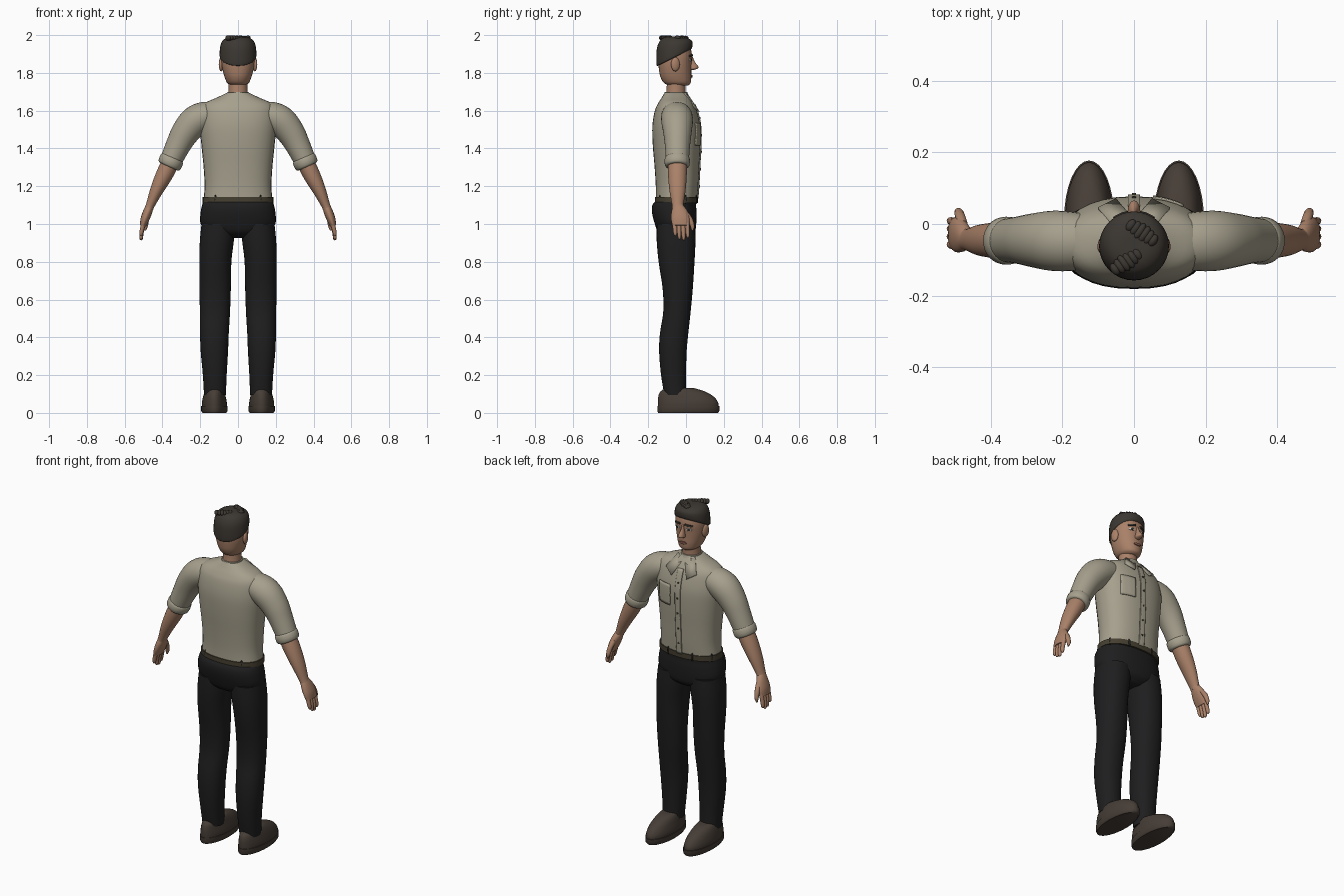
import bpy, bmesh, math, random
from mathutils import Vector
from mathutils.bvhtree import BVHTree

cube = bpy.data.objects.get("Cube")
if cube:
    bpy.data.objects.remove(cube)


def material(name, r, g, b):
    m = bpy.data.materials.new(name)
    m.use_nodes = True
    m.diffuse_color = (r, g, b, 1)
    node = m.node_tree.nodes["Principled BSDF"]
    node.inputs["Base Color"].default_value = (r, g, b, 1)
    node.inputs["Roughness"].default_value = 0.8
    return m


KHAKI = material("khaki cloth", .38, .35, .265)
SKIN = material("skin", .40, .22, .14)
BLACK = material("black cloth", .013, .013, .014)
SHOE = material("shoe leather", .062, .047, .037)
HAIR = material("dark hair", .045, .038, .031)
BELT = material("belt leather", .06, .05, .03)
LIPS = material("lips", .27, .12, .085)
WHITE = material("eye white", .6, .58, .54)


def finish(name, bm, mat, angle=50):
    bmesh.ops.recalc_face_normals(bm, faces=bm.faces)
    me = bpy.data.meshes.new(name)
    bm.to_mesh(me)
    bm.free()
    ob = bpy.data.objects.new(name, me)
    bpy.context.collection.objects.link(ob)
    me.materials.append(mat)
    bpy.ops.object.select_all(action='DESELECT')
    ob.select_set(True)
    bpy.context.view_layer.objects.active = ob
    bpy.ops.object.shade_smooth_by_angle(angle=math.radians(angle))
    return ob


def spline(rows, steps):
    """Catmull-Rom interpolation between the given rings."""
    out = []
    for i in range(len(rows) - 1):
        quad = (rows[max(i - 1, 0)], rows[i], rows[i + 1], rows[min(i + 2, len(rows) - 1)])
        for k in range(steps):
            t = k / steps
            out.append([b + t / 2 * (c - a + t * (2*a - 5*b + 4*c - d + t * (3*(b - c) + d - a)))
                        for a, b, c, d in zip(*quad)])
    return out + [list(rows[-1])]


def loft(name, rows, mat, side=1, power=2, tilt=False, steps=4, n=32, shear=None):
    """Rings are (x, z, half width, back y, front y); tilt turns them across the path."""
    rows = spline(rows, steps)
    bm = bmesh.new()
    rings = []
    for i, (x, z, w, back, front) in enumerate(rows):
        across = Vector((1, 0, 0))
        if tilt:
            a, b = rows[max(i - 1, 0)], rows[min(i + 1, len(rows) - 1)]
            across = Vector((a[1] - b[1], 0, b[0] - a[0])).normalized()
        ring = []
        for k in range(n):
            c, s = math.cos(math.tau * k / n), math.sin(math.tau * k / n)
            u = math.copysign(abs(c) ** (2 / power), c) * w
            v = math.copysign(abs(s) ** (2 / power), s) * (front - back) / 2
            p = Vector((x, (back + front) / 2 + v, z)) + across * u
            if shear:
                p.z += shear(p)
            p.x *= side
            ring.append(bm.verts.new(p))
        rings.append(ring)
    for a, b in zip(rings, rings[1:]):
        for k in range(n):
            bm.faces.new((a[k], a[k - 1], b[k - 1], b[k]))
    bm.faces.new(rings[0])
    bm.faces.new(rings[-1])
    return finish(name, bm, mat)


def stack(name, rows, mat, **kw):
    """Centred vertical loft from (z, half width, back y, front y)."""
    return loft(name, [(0, *r) for r in rows], mat, **kw)


def plate(name, target, x, z, w, h, mat, oval=False, lift=.003, turn=0):
    """Thin patch that hugs the +y surface of the target."""
    me = target.data
    tree = BVHTree.FromPolygons([v.co for v in me.vertices], [p.vertices for p in me.polygons])
    bm = bmesh.new()
    rows = max(8, int(h / .015))
    bmesh.ops.create_grid(bm, x_segments=8, y_segments=rows, size=1)
    for v in bm.verts:
        a, b = v.co.x, v.co.y
        if oval:
            a, b = a * math.sqrt(1 - b * b / 2), b * math.sqrt(1 - a * a / 2)
        px, pz = x + a * w / 2, z + b * h / 2 + a * turn
        hit = tree.ray_cast(Vector((px, 1, pz)), Vector((0, -1, 0)))[0]
        v.co = (px, (hit.y if hit else 0) + lift, pz)
    ob = finish(name, bm, mat)
    solid = ob.modifiers.new("thickness", 'SOLIDIFY')
    solid.thickness, solid.offset = .006, 0
    return ob


def ball(name, at, size, mat, turn=0):
    bm = bmesh.new()
    bmesh.ops.create_uvsphere(bm, u_segments=16, v_segments=10, radius=1)
    bmesh.ops.scale(bm, vec=size, verts=bm.verts)
    ob = finish(name, bm, mat)
    ob.location, ob.rotation_euler.z = at, turn
    return ob


# Shirt body, collar band, front strip and breast pocket
shirt = stack("shirt_body", [
    (1.12, .183, -.16, .058), (1.2, .177, -.16, .065), (1.3, .182, -.166, .07),
    (1.42, .194, -.176, .076), (1.52, .203, -.178, .075), (1.6, .198, -.165, .057),
    (1.64, .175, -.147, .04), (1.67, .11, -.128, .022), (1.695, .058, -.113, .005)],
    KHAKI, power=2.3)
stack("collar_band", [(1.665, .068, -.125, .02), (1.70, .056, -.112, .006)], KHAKI)
plate("button_strip", shirt, 0, 1.385, .034, .5, KHAKI)
plate("breast_pocket", shirt, .095, 1.475, .085, .12, KHAKI)
for i in range(5):
    z = 1.2 + i * .09
    plate("shirt_button", shirt, 0, z, .011, .011, BELT, oval=True, lift=.006)

# Belt with loops
stack("belt", [(1.112, .188, -.165, .064), (1.143, .187, -.165, .065)], BELT, power=2.3)
for deg in (25, 65, 115, 155, 230, 310):
    c, s = math.cos(math.radians(deg)), math.sin(math.radians(deg))
    ball("belt_loop", (.186 * c, -.05 + .114 * s, 1.13), (.007, .007, .024), BLACK)

# Trousers
stack("trousers_hips", [
    (.925, .06, -.1, .01), (.955, .15, -.145, .045), (1.0, .197, -.165, .054),
    (1.06, .198, -.18, .056), (1.1, .19, -.178, .053), (1.122, .184, -.16, .056)],
    BLACK, power=2.3)

for side, tag in ((1, "left"), (-1, "right")):
    loft("trouser_leg_" + tag, [
        (.122, .095, .058, -.115, .0), (.123, .2, .063, -.132, .0), (.125, .32, .072, -.142, .003),
        (.125, .42, .076, -.138, .012), (.122, .54, .08, -.12, .025), (.121, .66, .083, -.124, .036),
        (.12, .8, .085, -.145, .045), (.112, .91, .09, -.155, .05), (.103, 1.0, .09, -.155, .048)],
        BLACK, side=side, power=2.2)

    # Shoe upper and sole
    loft("shoe_" + tag, [
        (.125, .03, .066, -.148, .172), (.125, .055, .066, -.149, .17), (.125, .085, .06, -.147, .148),
        (.124, .11, .053, -.138, .108), (.123, .128, .044, -.115, .055), (.123, .133, .03, -.1, .03)],
        SHOE, side=side)
    loft("shoe_sole_" + tag, [(.125, 0, .063, -.147, .168), (.125, .01, .07, -.152, .177),
                              (.125, .036, .07, -.152, .177)], SHOE, side=side, steps=1)

    # Sleeve and rolled cuff
    loft("sleeve_" + tag, [
        (.09, 1.575, .06, -.12, .02), (.165, 1.572, .076, -.13, .033), (.225, 1.545, .082, -.131, .037),
        (.277, 1.487, .075, -.121, .03), (.315, 1.42, .066, -.112, .022), (.36, 1.325, .057, -.106, .014)],
        KHAKI, side=side, tilt=True)
    loft("sleeve_cuff_" + tag, [
        (.346, 1.352, .058, -.107, .015), (.35, 1.343, .064, -.113, .02),
        (.363, 1.313, .063, -.112, .019), (.367, 1.304, .053, -.102, .01)],
        KHAKI, side=side, tilt=True, steps=2)

    # Forearm, palm, fingers and thumb
    loft("forearm_" + tag, [
        (.355, 1.33, .046, -.096, .005), (.39, 1.26, .045, -.095, .004), (.43, 1.18, .035, -.088, -.002),
        (.462, 1.105, .024, -.075, -.013), (.47, 1.085, .023, -.073, -.012)], SKIN, side=side, tilt=True)
    loft("palm_" + tag, [
        (.465, 1.1, .021, -.068, -.015), (.478, 1.065, .024, -.077, .01), (.493, 1.025, .023, -.079, .02),
        (.504, .99, .016, -.072, .016)], SKIN, side=side, tilt=True)
    for i, drop in enumerate((.05, .068, .073, .06)):
        y = -.06 + i * .022
        loft("finger_" + tag, [
            (.5, 1.005, .012, y - .012, y + .012), (.51, .98 - drop / 3, .011, y - .009, y + .013),
            (.513, .995 - drop, .009, y - .005, y + .012), (.514, .987 - drop, .003, y, y + .007)],
            SKIN, side=side, tilt=True, n=12)
    loft("thumb_" + tag, [
        (.475, 1.065, .013, -.02, .01), (.484, 1.03, .014, .004, .034), (.489, .99, .012, .022, .045),
        (.492, .965, .004, .029, .039)], SKIN, side=side, tilt=True, n=12)

    # Collar flap
    bm = bmesh.new()
    bm.faces.new([bm.verts.new((x * side, y, z)) for x, y, z in (
        (.006, .018, 1.675), (.056, -.005, 1.697), (.1, .047, 1.625), (.05, .072, 1.595))])
    flap = finish("collar_flap_" + tag, bm, KHAKI)
    flap.modifiers.new("thickness", 'SOLIDIFY').thickness = .009

    # Ear
    ball("ear_" + tag, (side * .089, -.056, 1.845), (.012, .024, .037), SKIN, turn=side * .25)

# Neck, head and nose
stack("neck", [(1.66, .054, -.11, .0), (1.71, .05, -.103, -.003), (1.79, .05, -.1, 0)], SKIN)
head = stack("head", [
    (1.733, .035, -.085, .01), (1.745, .056, -.115, .024), (1.775, .07, -.134, .028),
    (1.81, .08, -.142, .028), (1.85, .087, -.146, .029), (1.9, .088, -.146, .031),
    (1.95, .078, -.135, .015), (1.975, .04, -.1, -.03)], SKIN, power=2.15)
stack("nose", [(1.815, .008, .01, .04), (1.822, .017, .01, .06), (1.833, .016, .01, .065),
               (1.86, .01, .01, .046), (1.892, .007, .01, .033)], SKIN, n=16)

# Painted face
for side in (-1, 1):
    x = side * .036
    plate("eye_white", head, x, 1.868, .03, .014, WHITE, oval=True, lift=.001)
    plate("iris", head, x, 1.868, .012, .013, HAIR, oval=True, lift=.003)
    plate("eyebrow", head, x, 1.892, .04, .01, HAIR, turn=-side * .003)
plate("mouth", head, 0, 1.783, .044, .014, LIPS, oval=True)

# Hair cap, higher at the brow than at the nape
stack("hair_cap", [
    (1.882, .09, -.148, .026), (1.889, .097, -.156, .033), (1.925, .096, -.157, .035),
    (1.955, .09, -.152, .03), (1.978, .074, -.135, .013), (1.99, .045, -.105, -.015),
    (1.992, .01, -.07, -.05)], HAIR,
    shear=lambda p: (p.y + .06) * .5 * min(1, max(0, (1.99 - p.z) / .1)))

# Curls in two clusters on the crown
random.seed(4)
for cx, cy, heading in ((.022, -.025, -.6), (-.022, -.105, .6)):
    for i in range(6):
        d = (i - 2.5) * .015
        ball("hair_curl", (cx + d * math.cos(heading), cy + d * math.sin(heading), 1.985),
             (.012, .028 - abs(d) * .25, random.uniform(.011, .0145)), HAIR, turn=heading)
